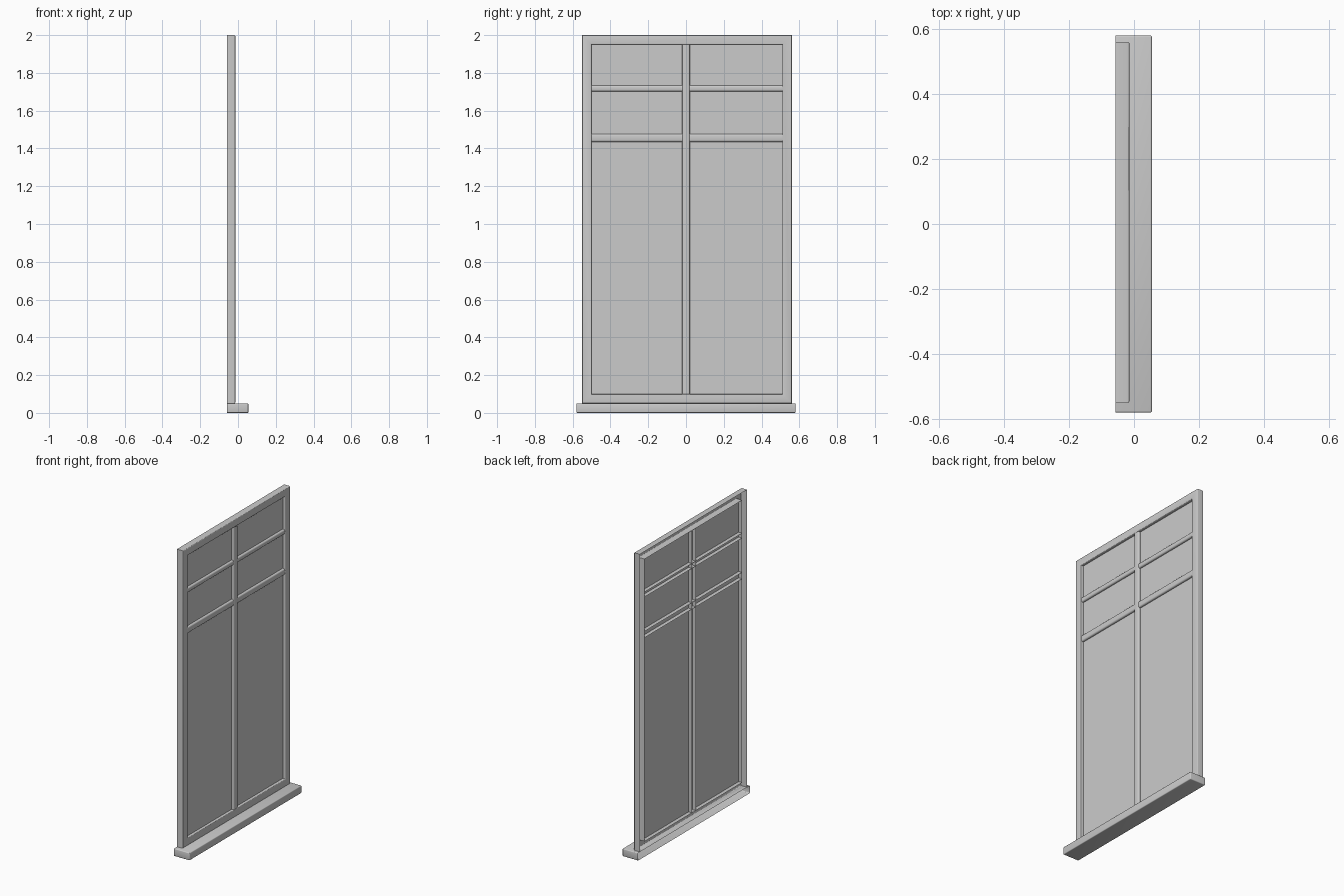
import bpy, bmesh, math

if "Cube" in bpy.data.objects:
    bpy.data.objects.remove(bpy.data.objects["Cube"])

BACK = -0.057          # open rear plane of every part
FRONT = -0.014         # front plane of the frame


def finish(name, bm, outward=True):
    if outward:
        bmesh.ops.recalc_face_normals(bm, faces=bm.faces[:])
    me = bpy.data.meshes.new(name)
    bm.to_mesh(me)
    bm.free()
    ob = bpy.data.objects.new(name, me)
    bpy.context.collection.objects.link(ob)
    bpy.ops.object.select_all(action='DESELECT')
    ob.select_set(True)
    bpy.context.view_layer.objects.active = ob
    bpy.ops.object.shade_smooth_by_angle(angle=math.radians(35))
    return ob


def open_box(name, x1, y0, y1, z0, z1, bevel, segs, along=None):
    """Box without a rear face; 'along' = axis of a bar, whose ends stay open."""
    bm = bmesh.new()
    bmesh.ops.create_cube(bm, size=1)
    for v in bm.verts:
        v.co.x = x1 if v.co.x > 0 else BACK
        v.co.y = y1 if v.co.y > 0 else y0
        v.co.z = z1 if v.co.z > 0 else z0
    bm.normal_update()
    drop = [f for f in bm.faces if f.normal.x < -0.5
            or (along is not None and abs(f.normal[along]) > 0.5)]
    bmesh.ops.delete(bm, geom=drop, context='FACES')
    edges = [e for e in bm.edges if len(e.link_faces) == 2]
    bmesh.ops.bevel(bm, geom=edges, offset=bevel, segments=segs,
                    profile=0.5, affect='EDGES')
    return finish(name, bm)


# sill
open_box("sill", 0.055, -0.58, 0.58, 0.0, 0.05, 0.005, 3)

# outer frame: rounded profile swept round a mitred rectangle
W, R = 0.05, 0.006
profile = [(0.0, BACK)]
for i in range(4):
    a = math.radians(30 * i)
    profile.append((R - R * math.cos(a), FRONT - R + R * math.sin(a)))
for i in range(4):
    a = math.radians(30 * i)
    profile.append((W - R + R * math.sin(a), FRONT - R + R * math.cos(a)))
profile.append((W, BACK))
Y0, Y1, Z0, Z1 = -0.55, 0.56, 0.05, 2.0
bm = bmesh.new()
loops = []
for d, x in profile:
    loops.append([bm.verts.new((x, y, z)) for y, z in (
        (Y0 + d, Z0 + d), (Y1 - d, Z0 + d), (Y1 - d, Z1 - d), (Y0 + d, Z1 - d))])
for a, b in zip(loops, loops[1:]):
    for i in range(4):
        j = (i + 1) % 4
        bm.faces.new((a[i], a[j], b[j], b[i]))
finish("window_frame", bm, outward=False)

# glass pane
IY0, IY1, IZ0, IZ1 = Y0 + W, Y1 - W, Z0 + W, Z1 - W
bm = bmesh.new()
bm.faces.new([bm.verts.new((-0.032, y, z)) for y, z in (
    (IY0, IZ0), (IY1, IZ0), (IY1, IZ1), (IY0, IZ1))])
finish("glass_pane", bm, outward=False)

# glazing bars
open_box("vertical_bar", -0.016, -0.02, 0.02, IZ0, IZ1, 0.007, 3, along=2)
for name, z0, z1 in (("upper_bar", 1.702, 1.734), ("lower_bar", 1.435, 1.477)):
    open_box(name, -0.018, IY0, IY1, z0, z1, 0.009, 3, along=1)
